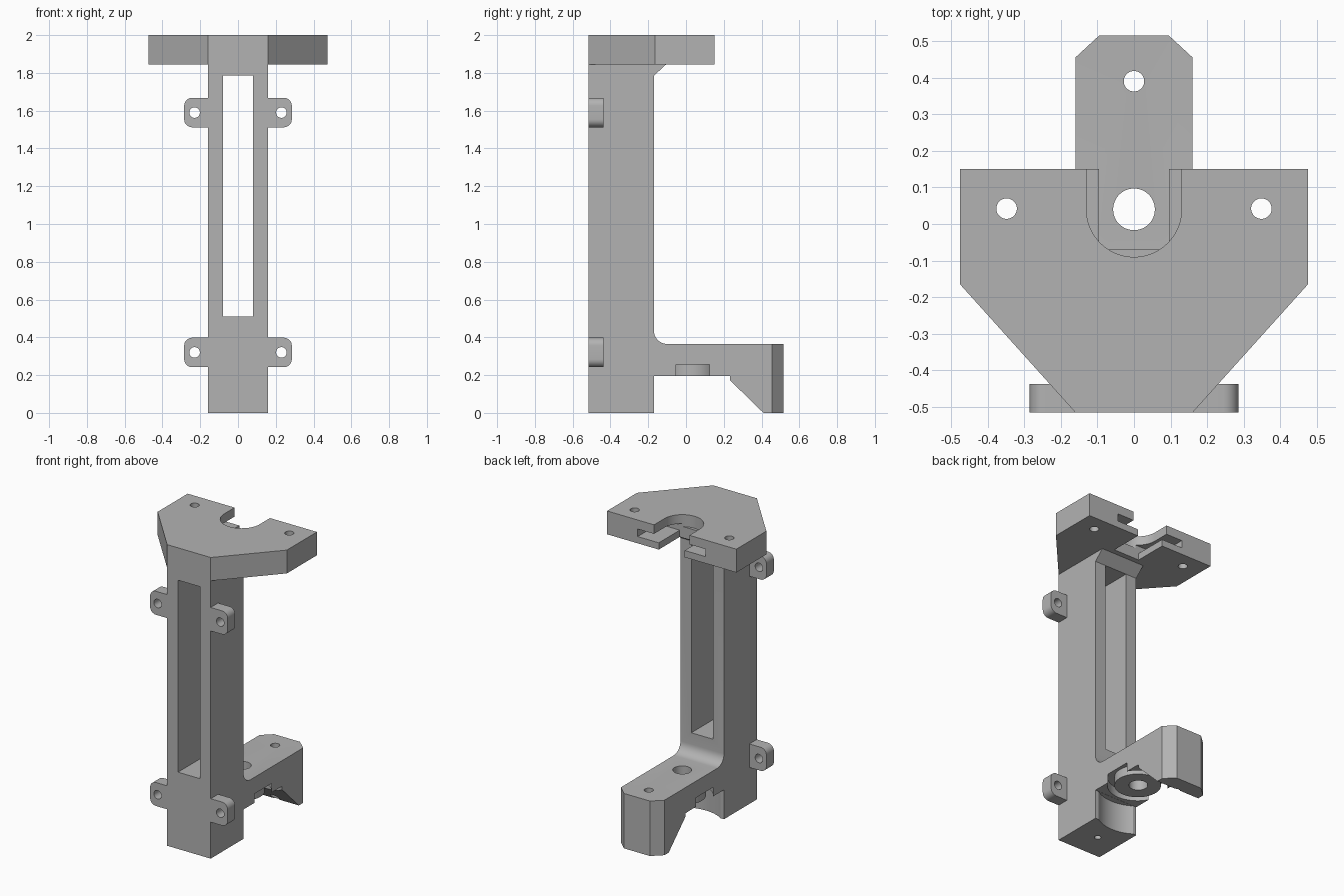
import bpy, bmesh, math
from mathutils import Vector

cube = bpy.data.objects.get("Cube")
if cube:
    bpy.data.objects.remove(cube)

grey = bpy.data.materials.new("plain_grey")
grey.use_nodes = True
grey.diffuse_color = (0.45, 0.45, 0.45, 1)
grey.node_tree.nodes["Principled BSDF"].inputs["Base Color"].default_value = (0.45, 0.45, 0.45, 1)


def prism(name, pts, axis, lo, hi):
    """Extrude a 2D outline along an axis."""
    place = {"x": lambda a, b: (lo, a, b),
             "y": lambda a, b: (a, lo, b),
             "z": lambda a, b: (a, b, lo)}[axis]
    step = Vector([hi - lo if axis == k else 0 for k in "xyz"])
    bm = bmesh.new()
    face = bm.faces.new([bm.verts.new(place(a, b)) for a, b in pts])
    ext = bmesh.ops.extrude_face_region(bm, geom=[face])
    bmesh.ops.translate(bm, vec=step, verts=[g for g in ext["geom"] if isinstance(g, bmesh.types.BMVert)])
    bmesh.ops.recalc_face_normals(bm, faces=bm.faces)
    mesh = bpy.data.meshes.new(name)
    bm.to_mesh(mesh)
    bm.free()
    mesh.materials.append(grey)
    obj = bpy.data.objects.new(name, mesh)
    bpy.context.collection.objects.link(obj)
    return obj


def arc(cx, cy, r, start, end, n=8):
    return [(cx + r * math.cos(math.radians(start + (end - start) * i / n)),
             cy + r * math.sin(math.radians(start + (end - start) * i / n))) for i in range(n + 1)]


def rect(a, b, c, d):
    return [(a, c), (b, c), (b, d), (a, d)]


def disc(cx, cy, r, axis, lo, hi, n=48):
    return prism("cutter", arc(cx, cy, r, 0, 360, n)[:-1], axis, lo, hi)


def cut(obj, *cutters):
    """Subtract each cutter, then delete it."""
    for c in cutters:
        c.hide_render = True
        mod = obj.modifiers.new("cut", "BOOLEAN")
        mod.operation, mod.solver, mod.object = "DIFFERENCE", "EXACT", c
        bpy.context.view_layer.update()
        with bpy.context.temp_override(object=obj, active_object=obj):
            bpy.ops.object.modifier_apply(modifier=mod.name)
        bpy.data.objects.remove(c)
    return obj


# Column and foot arm share one side profile
side = [(-.515, 0), (-.17, 0), (-.17, .195), (.21, .195), (.41, 0), (.515, 0), (.515, .365)]
side += arc(-.1, .435, .07, 270, 180)
side += [(-.17, 1.785), (-.105, 1.845), (-.515, 1.845)]
frame = prism("column_and_foot", side, "x", -.16, .16)

# Long window, chamfered foot corners
cut(frame, prism("cutter", rect(-.08, .08, .51, 1.785), "y", -.6, 0))
for s in (-1, 1):
    corner = [(s * .16, .455), (s * .095, .515), (s * .095, .6), (s * .3, .6), (s * .3, .455)]
    cut(frame, prism("cutter", corner, "z", -.1, .5))

# Round clearance under the arm, shallow ring groove and vertical holes
cut(frame, disc(0, .04, .25, "z", -.1, .194, 64))
ring = cut(disc(0, .035, .183, "z", .17, .255, 64), disc(0, .035, .14, "z", .1, .4, 64))
cut(frame, ring,
    disc(0, .04, .057, "z", .1, .5),
    disc(0, .39, .028, "z", -.1, .5),
    disc(0, -.34, .02, "z", -.1, .6))

# Top plate with stepped slot and screw holes
outline = [(-.16, -.515), (.16, -.515), (.475, -.165), (.475, .15), (-.475, .15), (-.475, -.165)]
plate = prism("top_plate", outline, "z", 1.845, 2)
u_slot = arc(0, .04, .13, 180, 360, 32) + [(.13, .3), (-.13, .3)]
cut(plate,
    prism("cutter", u_slot, "z", 1.92, 2.1),
    prism("cutter", rect(-.25, .25, -.07, .3), "z", 1.89, 1.94),
    prism("cutter", rect(-.095, .095, -.07, .3), "z", 1.8, 1.93),
    *[disc(s * .348, .042, .028, "z", 1.7, 2.1) for s in (-1, 1)])

# Four rounded mounting ears
ears = []
for level, z in (("lower", .32), ("upper", 1.59)):
    for label, s in (("left", 1), ("right", -1)):
        shape = [(.16, z - .078)] + arc(.243, z - .036, .042, 270, 360) \
            + arc(.243, z + .036, .042, 0, 90) + [(.16, z + .078)]
        ear = prism(f"{level}_{label}_ear", [(s * a, b) for a, b in shape], "y", -.515, -.437)
        ears.append(cut(ear, disc(s * .23, z, .028, "y", -.6, -.3)))

# Smooth the curved walls only
bpy.ops.object.select_all(action="DESELECT")
for obj in [frame, plate] + ears:
    obj.select_set(True)
bpy.context.view_layer.objects.active = frame
bpy.ops.object.shade_smooth_by_angle(angle=math.radians(25))
